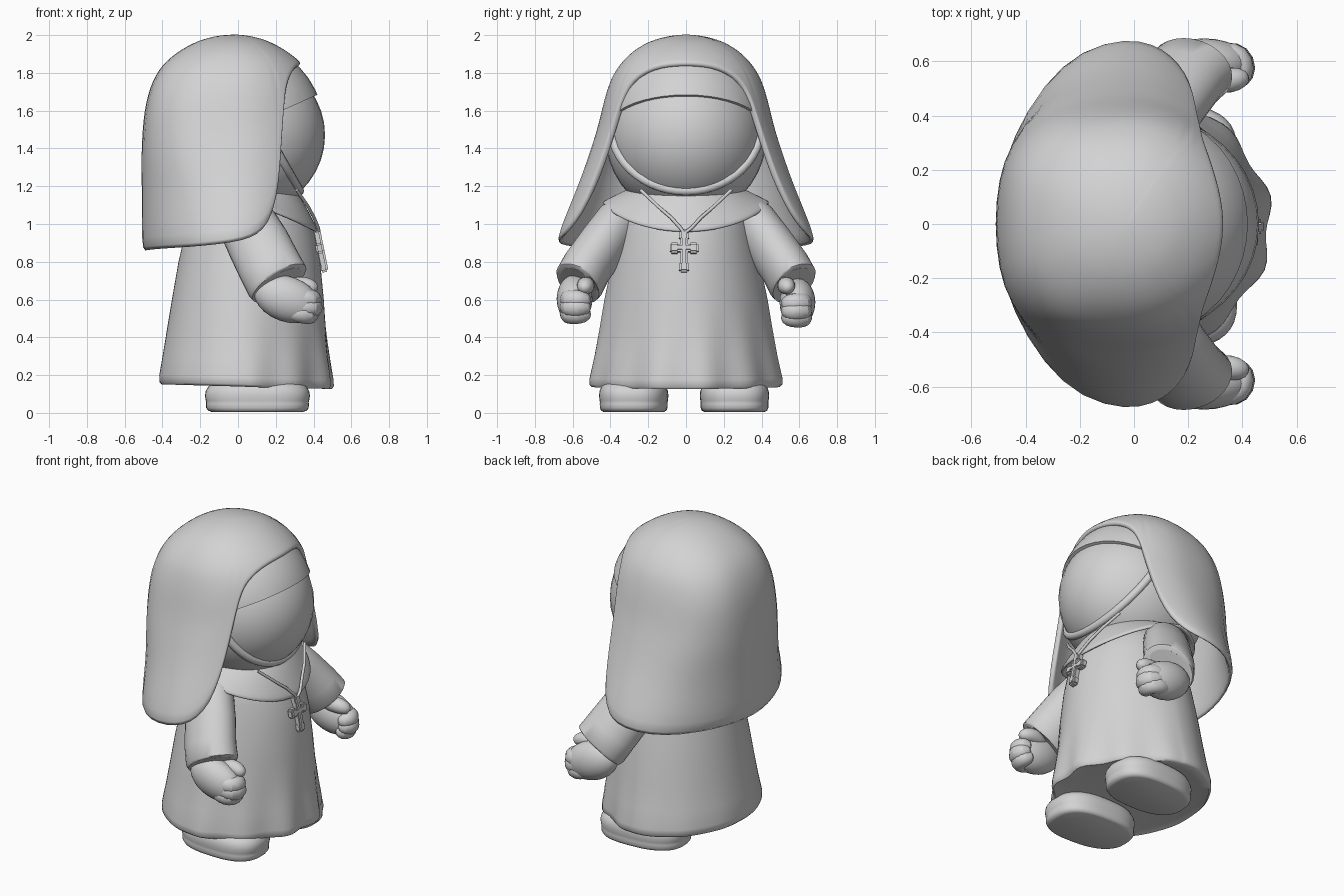
import bpy, bmesh, math
from mathutils import Vector, Matrix

if "Cube" in bpy.data.objects:
    bpy.data.objects.remove(bpy.data.objects["Cube"])

grey = bpy.data.materials.new("plain_grey")
grey.diffuse_color = (0.65, 0.65, 0.65, 1)
grey.use_nodes = True
grey.node_tree.nodes["Principled BSDF"].inputs["Base Color"].default_value = grey.diffuse_color


def finish(name, bm, angle=50, subsurf=0, thick=0):
    bmesh.ops.remove_doubles(bm, verts=bm.verts, dist=1e-5)
    bmesh.ops.recalc_face_normals(bm, faces=bm.faces)
    me = bpy.data.meshes.new(name)
    bm.to_mesh(me)
    bm.free()
    ob = bpy.data.objects.new(name, me)
    bpy.context.collection.objects.link(ob)
    me.materials.append(grey)
    if thick:
        m = ob.modifiers.new("thickness", 'SOLIDIFY')
        m.thickness, m.offset = thick, -1
    if subsurf:
        ob.modifiers.new("smooth", 'SUBSURF').levels = subsurf
        ob.modifiers["smooth"].render_levels = subsurf
    bpy.ops.object.select_all(action='DESELECT')
    ob.select_set(True)
    bpy.context.view_layer.objects.active = ob
    bpy.ops.object.shade_smooth_by_angle(angle=math.radians(angle))
    return ob


def loft(name, rings, caps=True, **kw):
    """Skin closed rings of equal point count."""
    bm = bmesh.new()
    rows = [[bm.verts.new(p) for p in r] for r in rings]
    n = len(rows[0])
    for a, b in zip(rows, rows[1:]):
        for i in range(n):
            j = (i + 1) % n
            bm.faces.new((a[i], a[j], b[j], b[i]))
    if caps:
        bm.faces.new(rows[0])
        bm.faces.new(rows[-1])
    return finish(name, bm, **kw)


def lerp(x, keys):
    for (x0, y0), (x1, y1) in zip(keys, keys[1:]):
        if x <= x1:
            return y0 + (y1 - y0) * (x - x0) / (x1 - x0)
    return keys[-1][1]


def spow(v, e):
    return math.copysign(abs(v) ** e, v)


def tube(name, pts, radii, n=12, ref=None, **kw):
    """Tube along points; each radius is (in side plane, across)."""
    pts = [Vector(p) for p in pts]
    rings = []
    up = Vector(ref or (0, 1, 0))
    for i, (p, r) in enumerate(zip(pts, radii)):
        d = (pts[min(i + 1, len(pts) - 1)] - pts[max(i - 1, 0)]).normalized()
        u = d.cross(up).normalized()
        v = d.cross(u)
        rings.append([p + u * r[0] * math.cos(a) + v * r[1] * math.sin(a)
                      for a in (math.tau * k / n for k in range(n))])
    return loft(name, rings, **kw)


def ellipsoid(name, c, r, pitch=0, cut=None, seg=40):
    bm = bmesh.new()
    bmesh.ops.create_uvsphere(bm, u_segments=seg, v_segments=seg // 2, radius=1)
    bmesh.ops.transform(bm, verts=bm.verts, matrix=Matrix.Translation(c)
                        @ Matrix.Rotation(pitch, 4, 'Y') @ Matrix.Diagonal((*r, 1)))
    if cut:
        bmesh.ops.bisect_plane(bm, geom=bm.verts[:] + bm.edges[:] + bm.faces[:],
                               plane_co=cut[0], plane_no=cut[1], clear_inner=True)
        bmesh.ops.holes_fill(bm, edges=[e for e in bm.edges if e.is_boundary])
    return finish(name, bm)


# Veil: domed cloth hanging from the crown, its hem rising over the face
A = [(0, 0), (.173, .175), (.316, .305), (.387, .367), (.5, .432), (.632, .472), (.775, .488), (1.07, .485)]
W = [(0, 0), (.173, .18), (.316, .3), (.447, .385), (.548, .425), (.707, .473),
     (.837, .54), (.938, .61), (1.025, .685), (1.07, .712)]
corner = [(0, 1), (.3, .88), (.45, .79), (.6, .75), (.7, .77), (.8, .84), (.95, 1.02), (1.07, 1.12)]
hem = [(0, 1.85), (15, 1.845), (30, 1.825), (41, 1.785), (49, 1.73), (53, 1.64), (55.5, 1.55),
       (58, 1.4), (59.5, 1.2), (63, 1.05), (70, .965), (78, .925), (90, .9), (110, .88),
       (130, .868), (150, .86), (165, .853), (180, .85)]
cols = hem + [(360 - a, z) for a, z in hem[-2:0:-1]]
rings = []
for k in range(17):
    ring = []
    for a, z_end in cols:
        s = math.sqrt(2 - z_end) * k / 16
        c, sn = math.cos(math.radians(a)), math.sin(math.radians(a))
        if c < 0:
            e = lerp(s, corner)
            c, sn = spow(c, min(e, 1)), spow(sn, e)
        ring.append((-.028 + lerp(s, A) * c, lerp(s, W) * sn, 2.003 - s * s))
    rings.append(ring)
loft("veil", rings, caps=False, subsurf=1, thick=.034)

# Head, forehead band, coif and its rim round the chin
ellipsoid("face", (.02, 0, 1.47), (.441, .41, .42))
ellipsoid("forehead_band", (.02, 0, 1.5), (.438, .42, .46),
          cut=((0, 0, 1.495), (-.45, 0, 1)))
ellipsoid("coif", (.015, 0, 1.47), (.45, .427, .44),
          cut=((.325, 0, 1.17), (-.345, 0, -.16)))
rim = []
for k in range(33):
    a = math.radians(160 + 220 * k / 32)
    y, z = .395 * math.cos(a), 1.52 + .345 * math.sin(a)
    x = .015 + .435 * math.sqrt(max(.05, 1 - (y / .415) ** 2 - ((z - 1.47) / .42) ** 2))
    rim.append((x, y, z))
tube("coif_rim", rim, [(.025, .025)] * 33, n=10, ref=(1, 0, .45))

# Dress: flared loft with folds growing toward the hem
profile = [(.14, -.36, .44, .44), (.127, -.405, .492, .5), (.14, -.417, .503, .513),
           (.175, -.418, .502, .511), (.3, -.40, .485, .485), (.45, -.375, .466, .457),
           (.6, -.35, .454, .432), (.8, -.315, .435, .39), (.95, -.28, .405, .355),
           (1.05, -.25, .37, .33), (1.13, -.22, .32, .28), (1.19, -.15, .24, .2)]
rings = []
for z, x0, x1, w in profile:
    ring = []
    for k in range(96):
        a = math.tau * k / 96
        c, sn = math.cos(a), math.sin(a)
        fold = max(0, (.55 - z) / .42) ** 1.2
        f = 1 + .03 * fold * math.cos(12 * (a - .2)) * (max(c, 0) + .12)
        low = min(1, max(0, 1.1 - z))
        x = (x1 - .03) * c ** (1 + .4 * low) if c > 0 else (.03 - x0) * c
        ring.append((.03 + x * f, w * sn * f, z + .012 * (1 - c) * (z < .2)))
    rings.append(ring)
loft("dress", rings, angle=60)

# Collar: short cape draped over the shoulders
rings = []
for t in (0, .3, .6, .85, 1):
    ring = []
    for k in range(48):
        a = math.tau * k / 48
        c, sn = math.cos(a), math.sin(a)
        ze = 1.12 - .16 * max(c, 0) ** 1.4 - .06 * max(-c, 0)
        rx = .27 + (.145 if c > 0 else .04) * t ** .8
        ry = .27 + .175 * t
        ring.append((.01 + rx * c, ry * sn, 1.2 + (ze - 1.2) * t ** 1.1))
    rings.append(ring)
loft("collar", rings, caps=False, thick=.02, subsurf=1)

# Pendant cord and cross
for s, side in ((1, "left"), (-1, "right")):
    tube(side + "_cord", [(.43, -.01, .95), (.425, s * .03, .98), (.402, s * .08, 1.035),
                          (.37, s * .15, 1.095), (.31, s * .24, 1.18)],
         [(.009, .009)] * 5, n=8, ref=(1, 0, 0))


def bar(name, y, z, hy, hz):
    bm = bmesh.new()
    bmesh.ops.create_cube(bm, size=2)
    bmesh.ops.transform(bm, verts=bm.verts, matrix=Matrix.Translation((.433 + (.87 - z) * .2, y, z))
                        @ Matrix.Rotation(-.2, 4, 'Y') @ Matrix.Diagonal((.022, hy, hz, 1)))
    bmesh.ops.bevel(bm, geom=bm.edges[:], offset=.01, segments=2, affect='EDGES')
    finish(name, bm)


bar("cross_upright", -.01, .855, .02, .105)
bar("cross_arms", -.01, .872, .068, .02)
for i, (y, z) in enumerate(((-.06, .872), (.04, .872), (-.01, .772), (-.01, .94))):
    bar(f"cross_tip_{i}", y, z, .026, .028)

for s, side in ((1, "left"), (-1, "right")):
    # Sleeve with a rolled, hollow cuff
    tube(side + "_sleeve",
         [(-.02, s * .24, 1.1), (.0, s * .28, 1.07), (.05, s * .36, 1.0), (.11, s * .44, .89),
          (.17, s * .525, .77), (.21, s * .565, .695), (.217, s * .572, .682), (.215, s * .57, .687),
          (.19, s * .545, .73)],
         [(.07, .06), (.12, .1), (.155, .125), (.165, .13), (.168, .132), (.17, .134),
          (.162, .126), (.14, .105), (.12, .09)], n=28)
    # Plump fist with fingers curled in
    drop = -.015 if s > 0 else .003
    ellipsoid(side + "_palm", (.258, s * .59, .6 + drop), (.18, .095, .12), pitch=.35, seg=24)
    for i, (z, dx) in enumerate(((.605, .015), (.565, .02), (.53, 0))):
        z += drop
        tube(f"{side}_finger_{i}",
             [(.24 + dx, s * .61, z), (.32 + dx, s * .625, z - .005), (.37 + dx, s * .615, z - .01),
              (.385 + dx, s * .575, z - .01), (.365 + dx, s * .535, z - .01), (.335 + dx, s * .515, z - .01)],
             [(.03, .03), (.056, .055), (.058, .056), (.057, .055), (.05, .05), (.02, .02)],
             n=12, subsurf=1, ref=(0, 0, 1))
    tube(side + "_thumb",
         [(.22, s * .55, .65), (.3, s * .53, .675), (.36, s * .53, .675), (.405, s * .54, .66),
          (.42, s * .545, .65)],
         [(.03, .03), (.05, .05), (.05, .05), (.038, .038), (.012, .012)], n=12, subsurf=1)

    # Rounded shoe, toe turned slightly outward
    rings = []
    for z, g in ((0, .88), (.006, .94), (.02, .975), (.042, .98), (.05, .975), (.06, .985), (.085, 1),
                 (.11, .985), (.135, .93), (.155, .8), (.17, .6)):
        ring = []
        for k in range(40):
            a = math.tau * k / 40
            x = .278 * g * spow(math.cos(a), .78)
            y = (.183 + .008 * math.cos(a)) * g * spow(math.sin(a), .78)
            ring.append((.103 + x, s * (.266 + y + .03 * x) - .01, z + .006))
        rings.append(ring)
    loft(side + "_shoe", rings)
